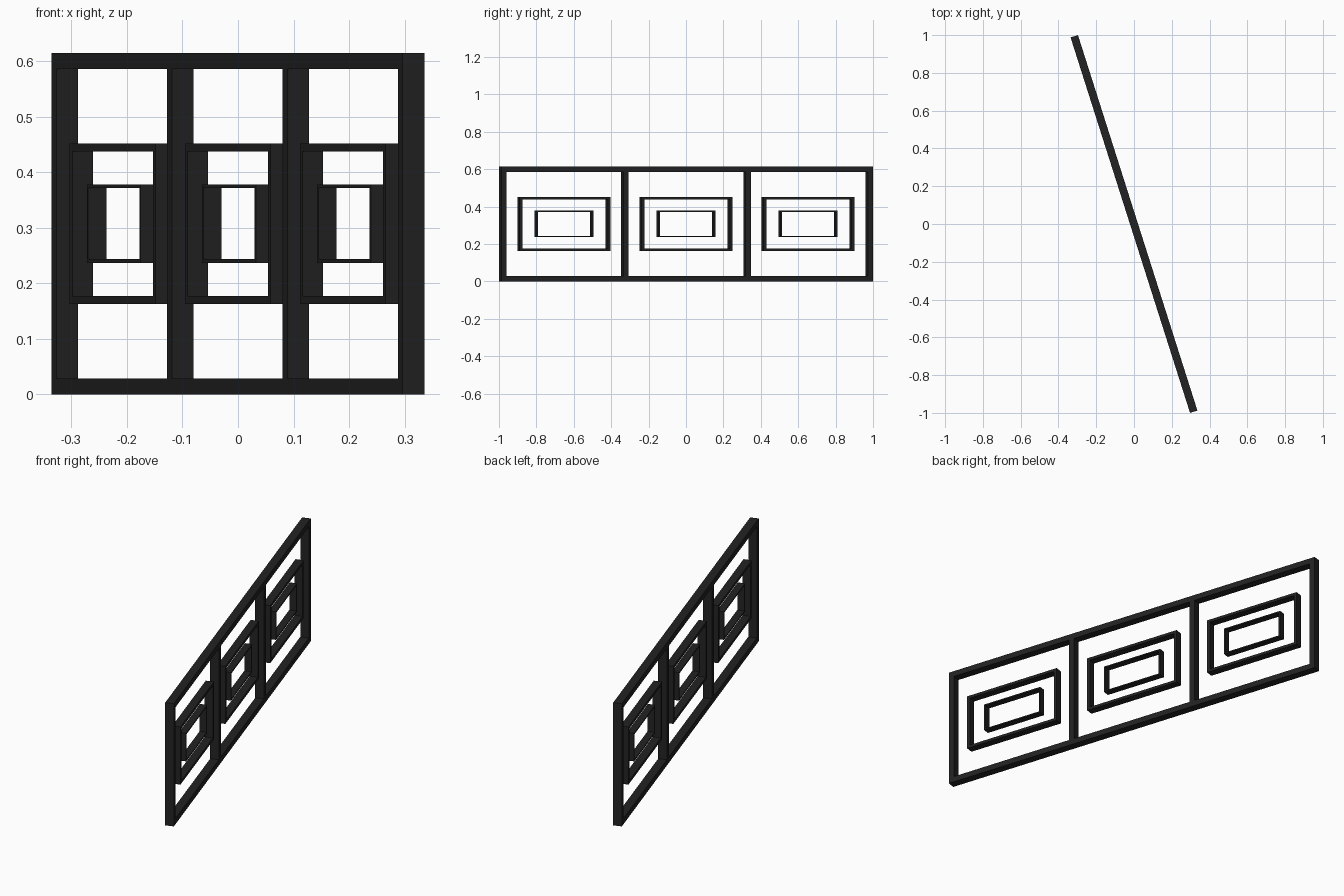
import bpy, bmesh, math
from mathutils import Matrix, Vector

if "Cube" in bpy.data.objects:
    bpy.data.objects.remove(bpy.data.objects["Cube"])

ANGLE = math.radians(-(90 - 17.65))   # panel turned in plan
LENGTH, HEIGHT = 2.086, 0.615
BAR = 0.029                           # main frame bar width
PITCH = (LENGTH - BAR) / 3            # spacing of the three bays
ROT = Matrix.Rotation(ANGLE, 4, 'Z')

black = bpy.data.materials.new("black metal")
black.diffuse_color = (0.016, 0.016, 0.016, 1)
black.use_nodes = True
black.node_tree.nodes["Principled BSDF"].inputs["Base Color"].default_value = black.diffuse_color


def bar(name, u, z, length, height, depth):
    """Solid bar centred at u along the panel and at height z."""
    bm = bmesh.new()
    bmesh.ops.create_cube(bm, size=1)
    bmesh.ops.scale(bm, vec=(length, depth, height), verts=bm.verts)
    finish(name, bm, u, z)


def ring(name, u, z, length, height, depth, side, rail):
    """Rectangular ring with mitred corners, swept through its depth."""
    bm = bmesh.new()
    loops = []
    for y in (-depth / 2, depth / 2):
        for dx, dz in ((0, 0), (side, rail)):
            a, b = length / 2 - dx, height / 2 - dz
            loops.append([bm.verts.new((sx * a, y, sz * b))
                          for sx, sz in ((-1, -1), (1, -1), (1, 1), (-1, 1))])
    fo, fi, bo, bi = loops
    for p, q in ((fo, fi), (fi, bi), (bi, bo), (bo, fo)):
        for i in range(4):
            j = (i + 1) % 4
            bm.faces.new((p[i], p[j], q[j], q[i]))
    bmesh.ops.recalc_face_normals(bm, faces=bm.faces)
    finish(name, bm, u, z)


def finish(name, bm, u, z):
    me = bpy.data.meshes.new(name)
    bm.to_mesh(me)
    bm.free()
    me.materials.append(black)
    ob = bpy.data.objects.new(name, me)
    ob.matrix_world = ROT @ Matrix.Translation(Vector((u, 0, z)))
    bpy.context.collection.objects.link(ob)


MID = HEIGHT / 2

# Outer frame and the two dividers between bays
ring("outer_frame", 0, MID, LENGTH, HEIGHT, 0.041, BAR, BAR)
for s in (-1, 1):
    bar("divider_post", s * PITCH / 2, MID, BAR, HEIGHT - 2 * BAR, 0.041)

# Two nested rectangular rings floating in each bay
for k in (-1, 0, 1):
    u = k * 0.684
    ring("large_ring", u, MID, 0.510, 0.289, 0.039, 0.0155, 0.014)
    ring("small_ring", u, MID, 0.320, 0.141, 0.0345, 0.008, 0.0065)
